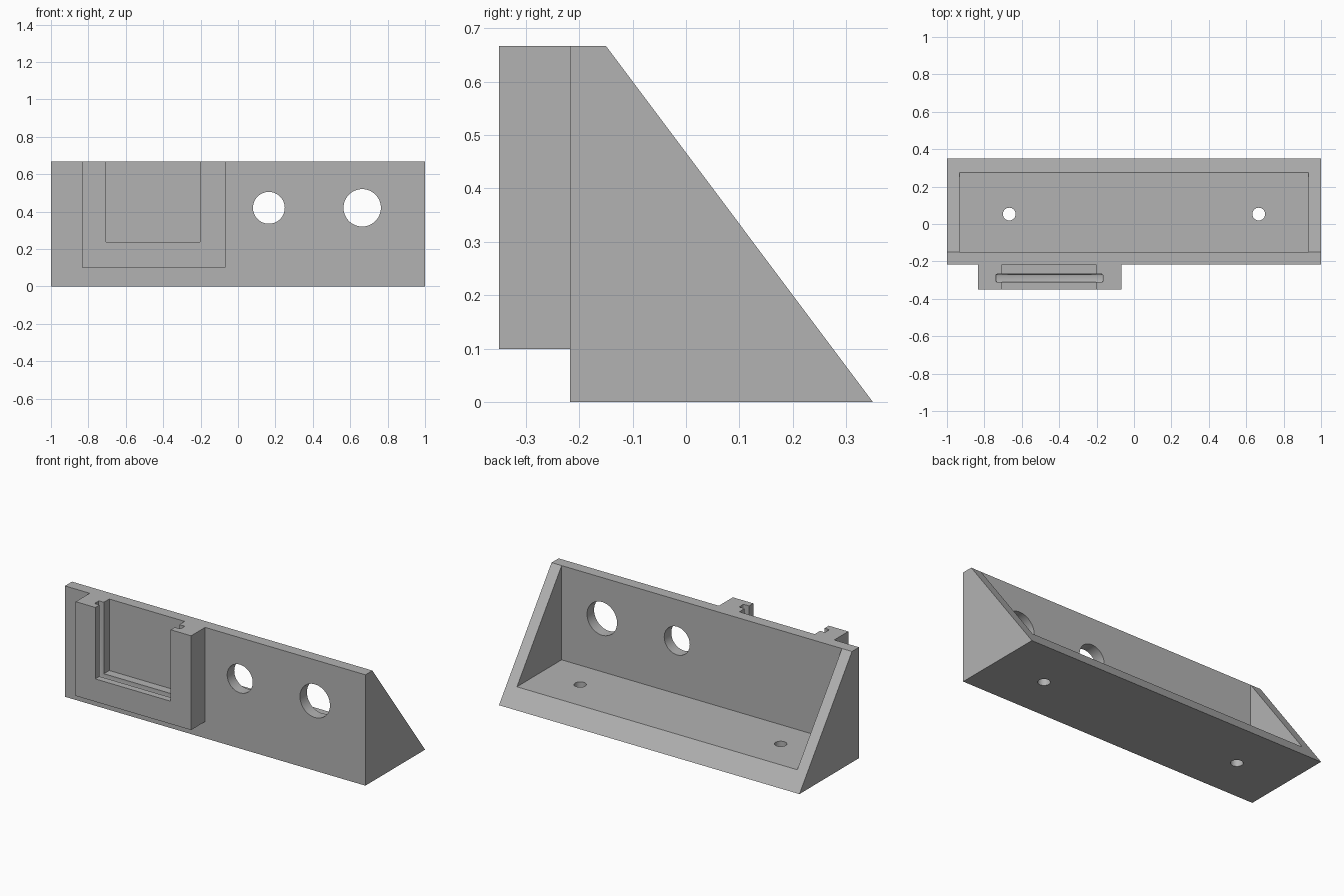
import bpy
import math
from mathutils import Vector

default = bpy.data.objects.get("Cube")
if default:
    bpy.data.objects.remove(default, do_unlink=True)

grey = bpy.data.materials.new("plain_grey")
grey.use_nodes = True
colour = (0.45, 0.45, 0.45, 1)
grey.diffuse_color = colour
grey.node_tree.nodes["Principled BSDF"].inputs["Base Color"].default_value = colour

# Main dimensions
WALL_FRONT, WALL_BACK, BACK = -0.217, -0.15, 0.35
TOP, FLOOR, SIDE = 0.667, 0.1, 0.067
OVER = 0.1  # how far cutters poke out


def prism(name, outline, x0, x1):
    """Extrude a (y, z) outline along x."""
    n = len(outline)
    verts = [(x, y, z) for x in (x0, x1) for y, z in outline]
    faces = [tuple(reversed(range(n))), tuple(range(n, 2 * n))]
    faces += [(i, (i + 1) % n, n + (i + 1) % n, n + i) for i in range(n)]
    mesh = bpy.data.meshes.new(name)
    mesh.from_pydata(verts, [], faces)
    mesh.materials.append(grey)
    obj = bpy.data.objects.new(name, mesh)
    bpy.context.collection.objects.link(obj)
    return obj


def box(name, x0, x1, y0, y1, z0, z1):
    return prism(name, [(y0, z0), (y1, z0), (y1, z1), (y0, z1)], x0, x1)


def rod(name, centre, radius, depth, rotation=(0, 0, 0)):
    bpy.ops.mesh.primitive_cylinder_add(vertices=64, radius=radius, depth=depth,
                                        location=centre, rotation=rotation)
    obj = bpy.context.object
    obj.name = name
    obj.data.materials.append(grey)
    return obj


def combine(target, tool, operation):
    """Apply a boolean and throw the tool away."""
    mod = target.modifiers.new(operation.lower(), "BOOLEAN")
    mod.operation, mod.solver, mod.object = operation, "EXACT", tool
    bpy.context.view_layer.objects.active = target
    bpy.ops.object.modifier_apply(modifier=mod.name)
    bpy.data.objects.remove(tool, do_unlink=True)


# Wedge-shaped bracket with a front wall, floor and two sloping ends
bracket = prism("bracket", [(WALL_FRONT, 0), (BACK, 0), (WALL_BACK, TOP), (WALL_FRONT, TOP)], -1, 1)
hollow = box("hollow", SIDE - 1, 1 - SIDE, WALL_BACK, BACK + OVER, FLOOR, TOP + OVER)
combine(bracket, hollow, "DIFFERENCE")

# Raised holder on the front, open at the top and front
holder = box("holder", -0.835, -0.067, -0.35, WALL_FRONT, FLOOR, TOP)
pocket = box("pocket", -0.705, -0.203, -0.35 - OVER, WALL_FRONT + OVER, 0.237, TOP + OVER)
combine(holder, pocket, "DIFFERENCE")

# Slide-in groove round the inside of the holder
groove = box("groove", -0.738, -0.166, -0.31, -0.268, 0.203, TOP + OVER)
bevel = groove.modifiers.new("soft_corners", "BEVEL")
bevel.width, bevel.segments = 0.007, 3
bpy.context.view_layer.objects.active = groove
bpy.ops.object.modifier_apply(modifier=bevel.name)
combine(holder, groove, "DIFFERENCE")
combine(bracket, holder, "UNION")

# Panel holes through the front wall
for x, radius in ((0.165, 0.085), (0.664, 0.1)):
    hole = rod("panel_hole", Vector((x, WALL_FRONT, 0.42)), radius, 0.3, (math.pi / 2, 0, 0))
    combine(bracket, hole, "DIFFERENCE")

# Screw holes through the floor
for x in (-0.667, 0.667):
    combine(bracket, rod("screw_hole", (x, 0.053, 0.05), 0.034, 0.3), "DIFFERENCE")

# Smooth hole walls, crisp edges
bpy.ops.object.select_all(action="DESELECT")
bracket.select_set(True)
bpy.context.view_layer.objects.active = bracket
bpy.ops.object.shade_smooth_by_angle(angle=math.radians(30))
